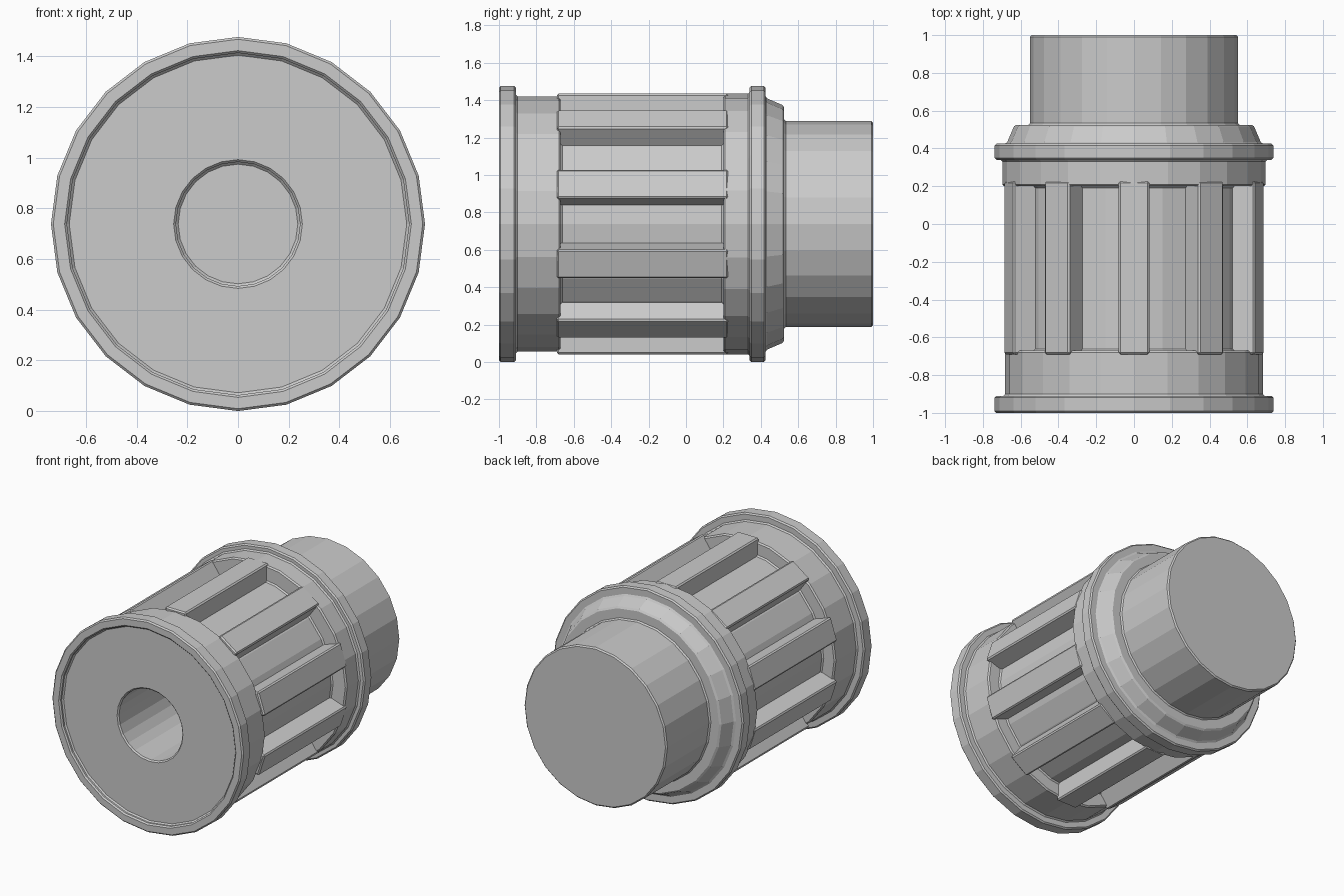
import bpy, bmesh
from math import cos, sin, tau

if "Cube" in bpy.data.objects:
    bpy.data.objects.remove(bpy.data.objects["Cube"])

CENTRE_Z = 0.738
SIDES = 24


def finish(name, bm):
    """Turn a bmesh into a flat-shaded object with fine chamfered edges."""
    bmesh.ops.recalc_face_normals(bm, faces=bm.faces)
    mesh = bpy.data.meshes.new(name)
    bm.to_mesh(mesh)
    bm.free()
    obj = bpy.data.objects.new(name, mesh)
    bpy.context.collection.objects.link(obj)
    obj.location.z = CENTRE_Z
    bevel = obj.modifiers.new("edge_chamfer", 'BEVEL')
    bevel.width = 0.009
    bevel.segments = 1
    bevel.limit_method = 'ANGLE'
    bevel.angle_limit = 0.38
    return obj


def lathe(name, profile):
    """Revolve (radius, y) points about the y axis and cap both ends."""
    bm = bmesh.new()
    rings = []
    for r, y in profile:
        rings.append([bm.verts.new((r * sin(tau * i / SIDES), y, r * cos(tau * i / SIDES)))
                      for i in range(SIDES)])
    for a, b in zip(rings, rings[1:]):
        for i in range(SIDES):
            j = (i + 1) % SIDES
            bm.faces.new((a[i], a[j], b[j], b[i]))
    bm.faces.new(rings[0])
    bm.faces.new(rings[-1])
    return finish(name, bm)


# Main housing: bore, recessed front, front flange, grooved core, shoulder,
# rear flange, tapered collar and rear spigot
lathe("housing", [
    (0.245, 0.0), (0.245, -0.97),
    (0.675, -0.97), (0.675, -1.0),
    (0.738, -1.0), (0.738, -0.91),
    (0.682, -0.91), (0.682, -0.67),
    (0.585, -0.67), (0.585, 0.20),
    (0.697, 0.20), (0.697, 0.34),
    (0.738, 0.34), (0.738, 0.425),
    (0.675, 0.425), (0.632, 0.525),
    (0.551, 0.525), (0.551, 1.0),
])

# Ten grip ribs around the core
RIBS, HALF_W, INNER, OUTER = 10, 0.081, 0.54, 0.697
for k in range(RIBS):
    bm = bmesh.new()
    bmesh.ops.create_cube(bm, size=1)
    for v in bm.verts:
        v.co.x *= 2 * HALF_W
        v.co.y = 0.225 if v.co.y > 0 else -0.69
        v.co.z = OUTER if v.co.z > 0 else INNER
    rib = finish(f"grip_rib_{k + 1}", bm)
    rib.rotation_euler.y = tau * k / RIBS
